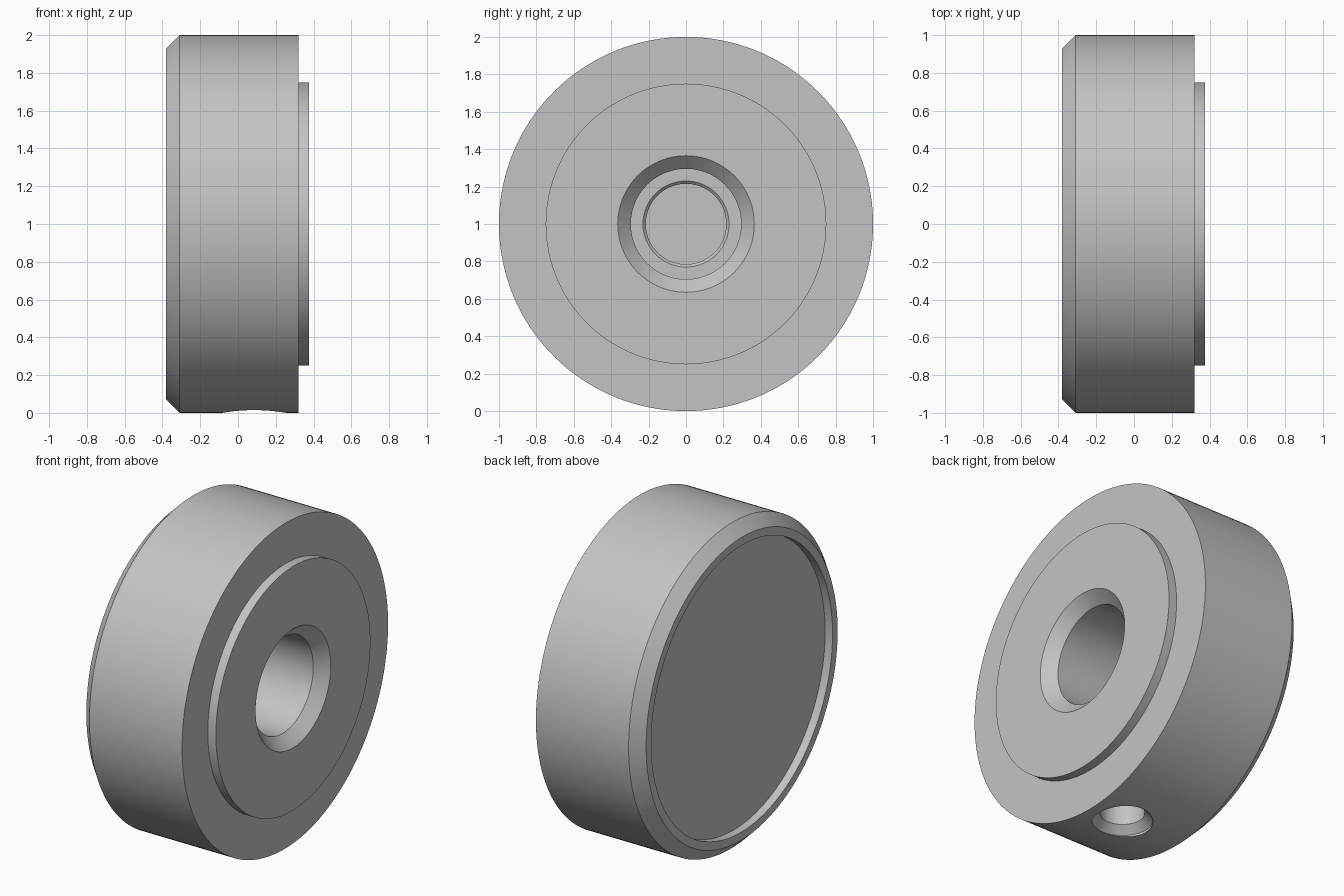
import bpy, bmesh, math
from mathutils import Matrix, Vector

old = bpy.data.objects.get("Cube")
if old:
    bpy.data.objects.remove(old, do_unlink=True)

grey = bpy.data.materials.new("satin grey")
grey.use_nodes = True
colour = (0.55, 0.55, 0.55, 1)
grey.diffuse_color = colour
grey.node_tree.nodes["Principled BSDF"].inputs["Base Color"].default_value = colour


def lathe(name, profile, matrix, steps):
    """Spin (height, radius) points around z, then place the solid with matrix."""
    bm = bmesh.new()
    rings = []
    for h, r in profile:
        if r == 0:
            rings.append([bm.verts.new((0, 0, h))])
        else:
            rings.append([bm.verts.new((r * math.cos(a), r * math.sin(a), h))
                          for a in (math.tau * i / steps for i in range(steps))])
    for lo, hi in zip(rings, rings[1:]):
        for i in range(steps):
            j = (i + 1) % steps
            quad = [lo[i % len(lo)], lo[j % len(lo)], hi[j % len(hi)], hi[i % len(hi)]]
            bm.faces.new(list(dict.fromkeys(quad)))
    bmesh.ops.recalc_face_normals(bm, faces=bm.faces)
    bm.transform(matrix)
    mesh = bpy.data.meshes.new(name)
    bm.to_mesh(mesh)
    bm.free()
    mesh.materials.append(grey)
    obj = bpy.data.objects.new(name, mesh)
    bpy.context.collection.objects.link(obj)
    return obj


# Knob body: recessed outer face, chamfered rim, raised boss, stepped blind bore
profile = [
    (-0.33, 0), (-0.33, 0.88), (-0.38, 0.88), (-0.38, 0.93), (-0.31, 1.0),
    (0.32, 1.0), (0.32, 0.75), (0.375, 0.75), (0.375, 0.365), (0.305, 0.295),
    (-0.18, 0.295), (-0.18, 0.23), (-0.195, 0.215), (-0.26, 0.215), (-0.26, 0),
]
along_x = Matrix.Translation((0, 0, 1)) @ Matrix.Rotation(math.pi / 2, 4, 'Y')
body = lathe("knob_body", profile, along_x, 160)

# Set screw hole: countersunk entry, plain neck, threaded part reaching the bore
hole = [(-0.1, 0), (-0.1, 0.17), (0.015, 0.17), (0.06, 0.125)]
pitch = 0.035
for k in range(8):
    z = 0.2 + k * pitch
    hole += [(z, 0.125), (z + pitch / 2, 0.105)]
hole += [(0.6, 0.105), (0.6, 0)]
cutter = lathe("set_screw_hole_cutter", hole, Matrix.Translation((0.085, 0, 0)), 64)
cutter.hide_render = True

cut = body.modifiers.new("set_screw_hole", 'BOOLEAN')
cut.operation = 'DIFFERENCE'
cut.solver = 'EXACT'
cut.object = cutter

bpy.ops.object.select_all(action='DESELECT')
body.select_set(True)
bpy.context.view_layer.objects.active = body
bpy.ops.object.modifier_apply(modifier=cut.name)
bpy.data.objects.remove(cutter, do_unlink=True)
bpy.ops.object.shade_smooth_by_angle(angle=math.radians(25))
